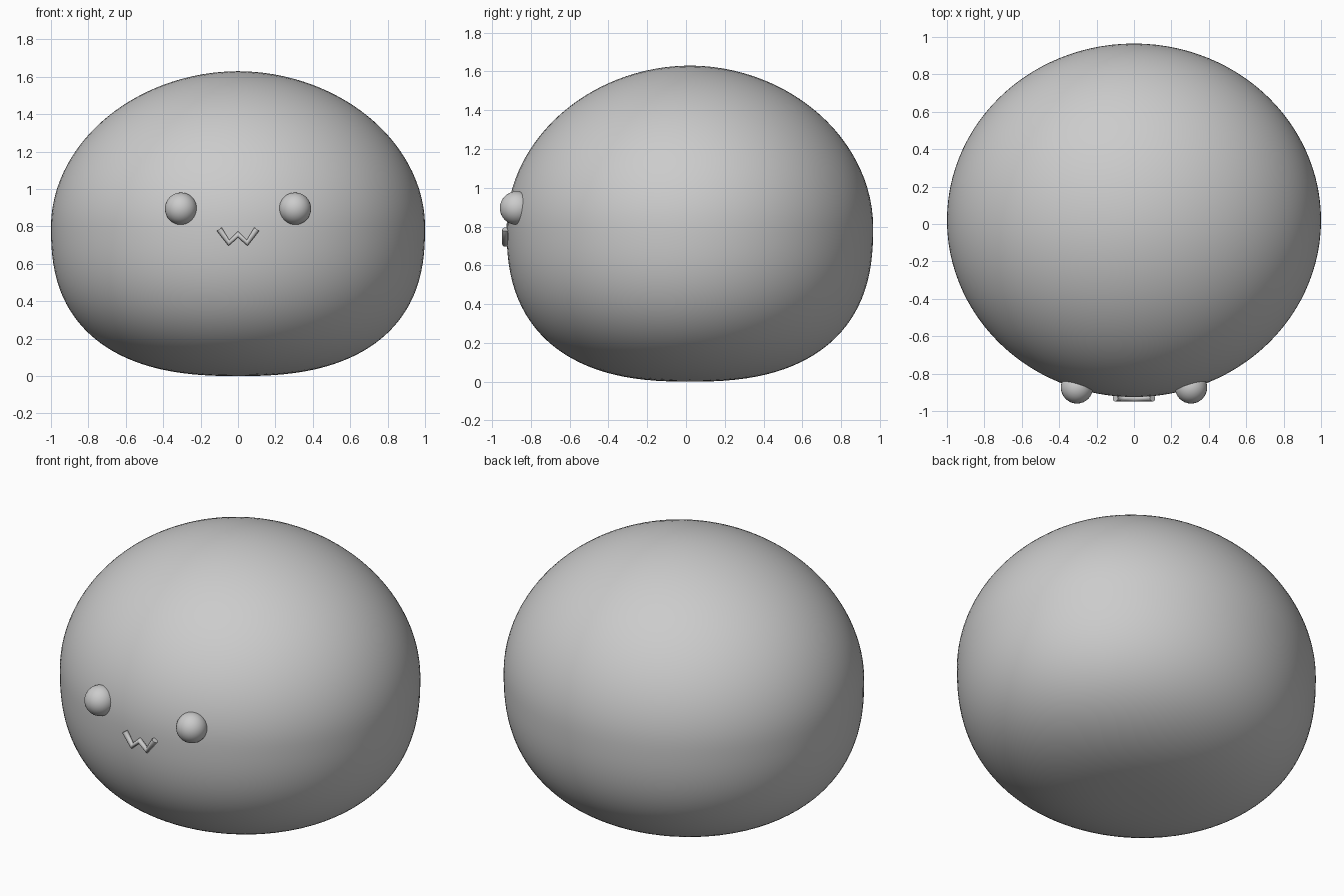
import bpy
import bmesh
from math import hypot

# Remove the default cube
if "Cube" in bpy.data.objects:
    bpy.data.objects.remove(bpy.data.objects["Cube"], do_unlink=True)

# One plain grey for every part
GREY = (0.6, 0.6, 0.6, 1)
grey = bpy.data.materials.new("plain grey")
grey.use_nodes = True
grey.diffuse_color = GREY
grey.node_tree.nodes["Principled BSDF"].inputs["Base Color"].default_value = GREY


def add_object(name, data):
    obj = bpy.data.objects.new(name, data)
    bpy.context.collection.objects.link(obj)
    data.materials.append(grey)
    return obj


def add_smooth_mesh(name, bm):
    mesh = bpy.data.meshes.new(name)
    for face in bm.faces:
        face.smooth = True
    bm.to_mesh(mesh)
    bm.free()
    return add_object(name, mesh)


# Body: a rounded cube-sphere, fuller towards the flattened underside
MID, TOP = 0.80, 1.63
bm = bmesh.new()
bmesh.ops.create_cube(bm, size=2)
bmesh.ops.subdivide_edges(bm, edges=bm.edges[:], cuts=31, use_grid_fill=True)
for v in bm.verts:
    p = v.co.normalized()
    power = 1.96 if p.z > 0 else 2.5
    p /= (hypot(p.x, p.y) ** power + abs(p.z) ** power) ** (1 / power)
    height = TOP - MID if p.z > 0 else MID
    v.co = (p.x, 0.02 + 0.945 * p.y, MID + height * p.z)
add_smooth_mesh("body", bm)

# Eyes: beads half sunk into the front
for side, x in (("left", 0.305), ("right", -0.305)):
    bm = bmesh.new()
    bmesh.ops.create_uvsphere(bm, u_segments=32, v_segments=16, radius=0.086)
    eye = add_smooth_mesh(side + "_eye", bm)
    eye.location = (x, -0.874, 0.895)

# Mouth: a thin zigzag tube
curve = bpy.data.curves.new("mouth", "CURVE")
curve.dimensions = "3D"
curve.bevel_depth = 0.017
curve.bevel_resolution = 3
curve.use_fill_caps = True
path = [(-0.1, 0.785), (-0.049, 0.712), (0, 0.757), (0.049, 0.712), (0.1, 0.785)]
spline = curve.splines.new("POLY")
spline.points.add(len(path) - 1)
for point, (x, z) in zip(spline.points, path):
    point.co = (x, -0.932, z, 1)
add_object("mouth", curve)
